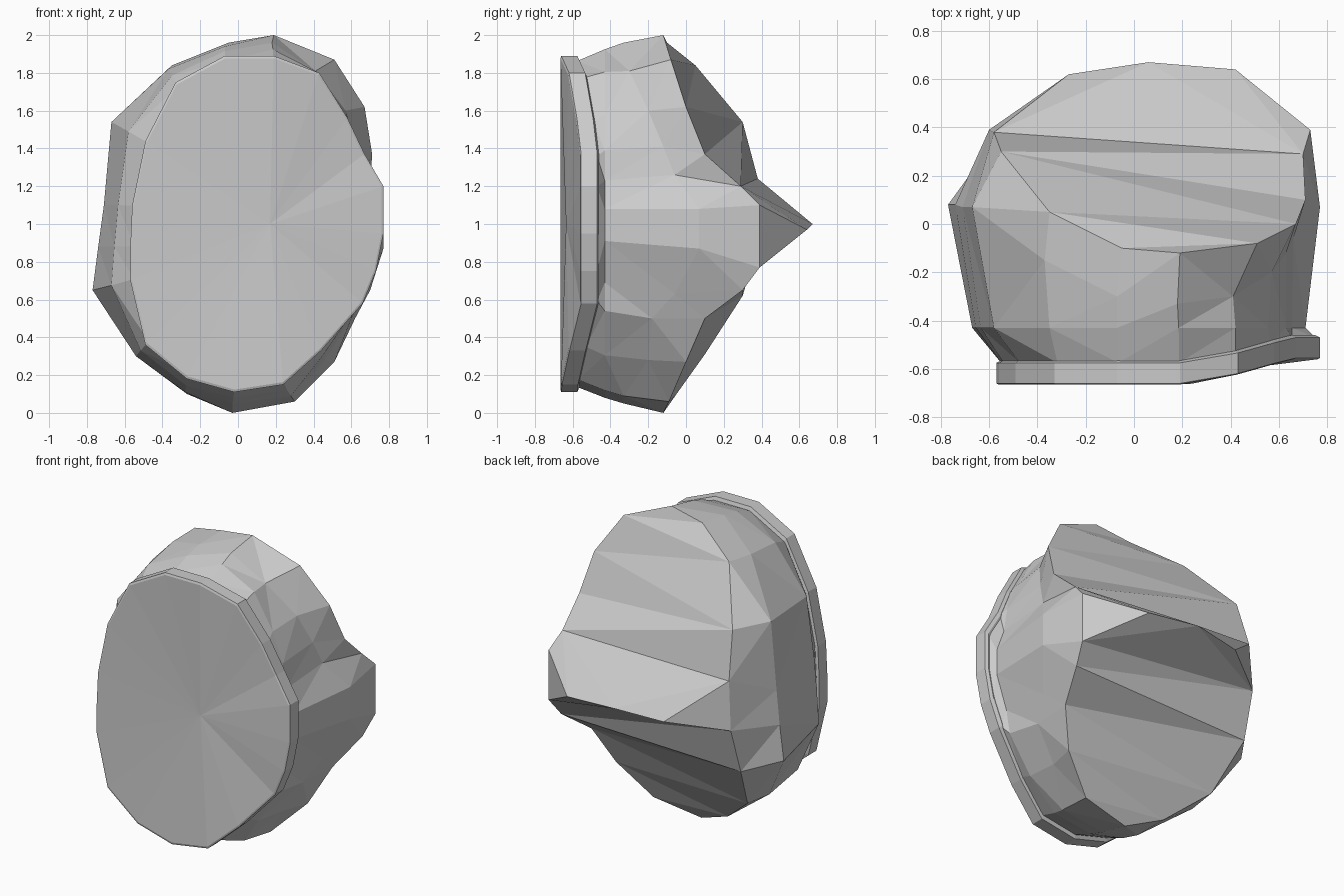
import bpy, bmesh

if "Cube" in bpy.data.objects:
    bpy.data.objects.remove(bpy.data.objects["Cube"])

# Plate outline (x, z), clockwise from the top
PLATE = [(.19, 1.89), (.43, 1.8), (.58, 1.56), (.67, 1.37), (.77, 1.2),
         (.77, 1.08), (.77, .95), (.73, .75), (.66, .58), (.44, .33),
         (.24, .15), (-.02, .11), (-.27, .18), (-.49, .36), (-.57, .7),
         (-.57, .88), (-.56, 1.1), (-.49, 1.44), (-.33, 1.75), (-.07, 1.89)]
# Widest loop of the body, pinched above and below the ridge on the right
WAIST = [(.18, -.33, 1.96), (.41, -.3, 1.81), (.57, -.2, 1.6), (.63, -.12, 1.41),
         (.66, -.06, 1.26), (.77, .07, 1.08), (.77, .07, .87), (.66, -.06, .63),
         (.6, -.18, .5), (.46, -.2, .28), (.28, -.33, .09), (-.03, -.33, .05),
         (-.28, -.3, .11), (-.54, -.1, .3), (-.77, .08, .65), (-.74, .08, .88),
         (-.71, .07, 1.1), (-.67, .07, 1.54), (-.37, -.15, 1.82), (-.07, -.3, 1.94)]
# Back edge of the body, around the jagged rear faces
BACK = [(.19, -.12, 2), (.51, -.08, 1.87), (.67, 0, 1.62), (.71, .1, 1.37),
        (.7, .29, 1.2), (.73, .39, 1.1), (.73, .39, .77), (.7, .3, .65),
        (.62, .1, .5), (.51, 0, .27), (.3, -.09, .06), (-.03, -.12, 0),
        (-.27, -.05, .1), (-.52, .1, .31), (-.61, .3, .62), (-.6, .39, .92),
        (-.58, .38, 1.24), (-.55, .3, 1.54), (-.35, .05, 1.84), (-.05, -.1, 1.96)]
N = len(PLATE)


def front_y(x):
    # The plate is flat on the left and bends back on the right
    return -.665 + .105 * min(1, max(0, (x - .2) / .45)) ** 1.4


def plate_ring(scale, back):
    cx, cz = .1, 1.0
    ring = []
    for x, z in PLATE:
        px, pz = cx + (x - cx) * scale, cz + (z - cz) * scale
        ring.append((px, front_y(x) + back, pz))
    return ring


def loft(bm, rings):
    loops = [[bm.verts.new(p) for p in r] for r in rings]
    for a, b in zip(loops, loops[1:]):
        for i in range(N):
            j = (i + 1) % N
            bm.faces.new((a[i], a[j], b[j], b[i]))
    return loops


def fan(bm, loop, centre):
    c = bm.verts.new(centre)
    for i in range(N):
        bm.faces.new((loop[i], loop[(i + 1) % N], c))


def finish(bm, name):
    bmesh.ops.triangulate(bm, faces=[f for f in bm.faces if len(f.verts) > 3])
    bmesh.ops.recalc_face_normals(bm, faces=bm.faces)
    mesh = bpy.data.meshes.new(name)
    bm.to_mesh(mesh)
    bm.free()
    obj = bpy.data.objects.new(name, mesh)
    bpy.context.collection.objects.link(obj)


# Front plate: thin rim around a slightly dished face
bm = bmesh.new()
loops = loft(bm, [plate_ring(.985, 0), plate_ring(1, .005),
                  plate_ring(1, .09), plate_ring(.97, .1)])
fan(bm, loops[0], (.17, -.635, 1.0))
fan(bm, loops[-1], (.17, -.55, 1.0))
finish(bm, "front_plate")

# Body: neck, shoulder, waist, back edge
bm = bmesh.new()
neck = plate_ring(.97, .09)
shoulder = []
for (x, z), w in zip(PLATE, WAIST):
    sx = (x + w[0]) / 2 - (.06 if x > .7 else .02 if x > .5 else 0)
    shoulder.append((sx, -.43, (z + w[2]) / 2))
loops = loft(bm, [neck, shoulder, WAIST, BACK])
fan(bm, loops[0], (.17, -.55, 1.0))
r = loops[-1]

# Rear ridge jutting out at mid height
left, mid, right = [bm.verts.new(p) for p in
                    [(-.27, .62, .98), (.06, .67, 1.0), (.42, .64, .97)]]
bm.faces.new((r[16], r[15], left, mid, right, r[5], r[4]))
bm.faces.new((r[15], r[6], right, mid, left))
bm.faces.new((r[5], right, r[6]))

# Sloping rear faces above and below the ridge
for quad in [(0, 1, 18, 19), (1, 2, 17, 18), (3, 4, 16, 17),
             (6, 7, 14, 15), (7, 8, 13, 14), (8, 9, 12, 13), (9, 10, 11, 12)]:
    bm.faces.new([r[i] for i in quad])
bm.faces.new((r[2], r[3], r[17]))
finish(bm, "body")
